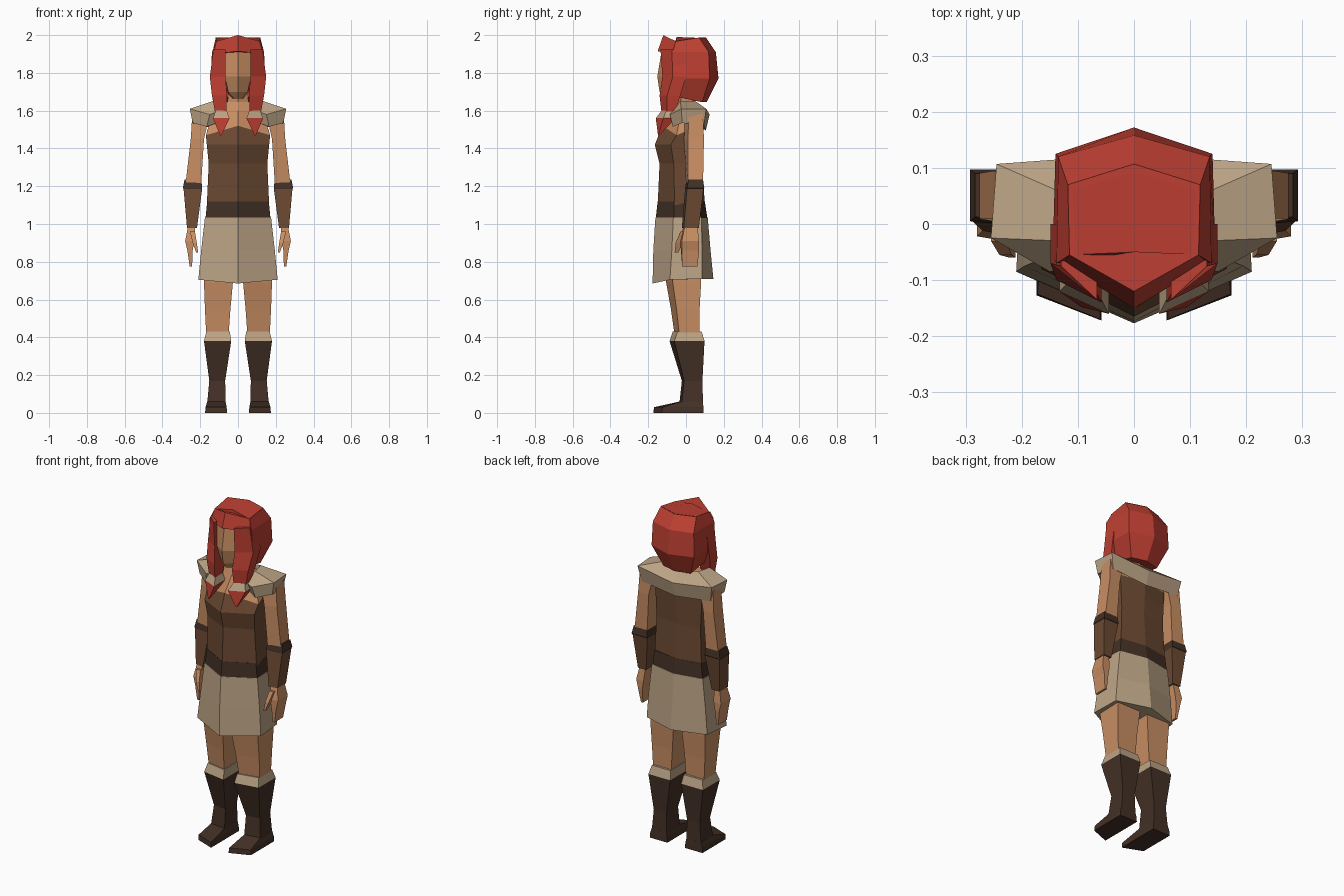
import bpy, bmesh

def mat(name, rgb):
    m = bpy.data.materials.new(name)
    m.diffuse_color = (*rgb, 1)
    return m

SKIN = mat("skin", (0.58, 0.27, 0.125))
HAIR = mat("red hair", (0.52, 0.05, 0.032))
CLOTH = mat("beige cloth", (0.50, 0.37, 0.235))
TUNIC = mat("brown leather", (0.15, 0.068, 0.032))
DARK = mat("dark leather", (0.056, 0.030, 0.019))


def loft(name, rings, mats, mirror=False):
    """Skin a list of equal-length point rings; one material per segment."""
    bm = bmesh.new()
    vs = [[bm.verts.new(p) for p in r] for r in rings]
    used = list(dict.fromkeys(mats))
    if len(mats) == 1:
        mats = mats * (len(rings) - 1)
    n = len(rings[0])
    for i in range(len(rings) - 1):
        for j in range(n):
            k = (j + 1) % n
            f = bm.faces.new((vs[i][j], vs[i][k], vs[i + 1][k], vs[i + 1][j]))
            f.material_index = used.index(mats[i])
    for r, m in ((vs[0], mats[0]), (vs[-1], mats[-1])):
        bm.faces.new(r).material_index = used.index(m)
    bmesh.ops.recalc_face_normals(bm, faces=bm.faces[:])
    me = bpy.data.meshes.new(name)
    bm.to_mesh(me)
    bm.free()
    for m in used:
        me.materials.append(m)
    ob = bpy.data.objects.new(name, me)
    bpy.context.collection.objects.link(ob)
    if mirror:
        ob.modifiers.new("mirror", 'MIRROR')
    return ob


def hexring(f, w1, y1, w2, y2, b, zf, zs=None, zb=None):
    """Symmetric six-point ring: front point, two sides, back point."""
    zs = zf if zs is None else zs
    zb = zs if zb is None else zb
    return [(0, f, zf), (w1, y1, zs), (w2, y2, zb), (0, b, zb), (-w2, y2, zb), (-w1, y1, zs)]


def box(x0, x1, y0, y1, z, skew=0.0, zf=None):
    """Four-point limb ring; skew pulls the outer front corner back."""
    zf = z if zf is None else zf
    return [(x0, y0, zf), (x1, y0 + skew, zf), (x1, y1, z), (x0, y1, z)]


# body with tunic, bare chest and neck
loft("torso", [
    hexring(-0.15, 0.165, -0.06, 0.155, 0.075, 0.10, 1.10),
    hexring(-0.14, 0.155, -0.065, 0.145, 0.07, 0.085, 1.32),
    hexring(-0.165, 0.165, -0.08, 0.15, 0.07, 0.09, 1.42),
    hexring(-0.125, 0.17, -0.05, 0.155, 0.07, 0.095, 1.52, 1.47, 1.52),
    hexring(-0.06, 0.13, -0.025, 0.12, 0.055, 0.07, 1.60),
    hexring(-0.045, 0.055, -0.025, 0.05, 0.035, 0.05, 1.645),
    hexring(-0.05, 0.05, -0.03, 0.05, 0.03, 0.05, 1.75),
], [TUNIC, TUNIC, TUNIC, SKIN, SKIN, SKIN])

# belt and skirt
loft("belt", [
    hexring(-0.16, 0.172, -0.065, 0.165, 0.08, 0.113, 1.03),
    hexring(-0.15, 0.163, -0.063, 0.155, 0.077, 0.10, 1.12),
], [DARK])
loft("skirt", [
    hexring(-0.177, 0.21, -0.085, 0.20, 0.085, 0.145, 0.685, 0.705, 0.71),
    hexring(-0.173, 0.195, -0.075, 0.188, 0.085, 0.13, 0.86),
    hexring(-0.162, 0.175, -0.067, 0.168, 0.082, 0.115, 1.035),
], [CLOTH])

# legs, boot cuffs, boots and feet
loft("leg", [
    box(0.015, 0.18, -0.11, 0.08, 0.78, 0.035),
    box(0.027, 0.18, -0.105, 0.08, 0.69, 0.035),
    box(0.04, 0.175, -0.08, 0.072, 0.55, 0.03),
    box(0.05, 0.168, -0.06, 0.07, 0.41, 0.025),
], [SKIN], True)
loft("boot_cuff", [
    box(0.036, 0.18, -0.087, 0.098, 0.38, 0.025),
    box(0.043, 0.168, -0.07, 0.083, 0.43, 0.025),
], [CLOTH], True)
loft("boot", [
    box(0.036, 0.18, -0.087, 0.098, 0.38, 0.025),
    box(0.068, 0.152, -0.022, 0.087, 0.17, 0.012),
    box(0.065, 0.163, -0.035, 0.09, 0.05, 0.012),
], [DARK], True)
loft("foot", [
    box(0.058, 0.174, -0.172, 0.093, 0.0, 0.045),
    box(0.06, 0.172, -0.17, 0.092, 0.03, 0.045),
    box(0.066, 0.163, -0.035, 0.09, 0.06, 0.012),
], [DARK], True)

# arms, bracers, hands and thumbs
loft("upper_arm", [
    box(0.15, 0.242, -0.005, 0.09, 1.58, 0.02),
    box(0.18, 0.25, -0.01, 0.095, 1.45, 0.02),
    box(0.195, 0.278, 0.0, 0.09, 1.21, 0.01),
], [SKIN], True)
loft("bracer", [
    box(0.194, 0.283, 0.003, 0.09, 1.235, 0.01),
    box(0.19, 0.292, -0.005, 0.097, 1.19, 0.01),
    box(0.19, 0.288, -0.005, 0.093, 1.185, 0.01),
    box(0.217, 0.27, -0.022, 0.068, 0.98, 0.01),
], [DARK, DARK, TUNIC], True)
loft("hand", [
    box(0.225, 0.262, -0.012, 0.058, 1.0, 0.008),
    box(0.232, 0.28, -0.03, 0.07, 0.91, 0.008),
    box(0.24, 0.268, -0.027, 0.07, 0.86, 0.005),
    box(0.243, 0.256, -0.02, 0.06, 0.775, 0.0),
], [SKIN], True)
loft("thumb", [
    box(0.228, 0.255, -0.03, 0.01, 0.96),
    box(0.218, 0.24, -0.055, -0.015, 0.90),
    box(0.211, 0.222, -0.06, -0.04, 0.85),
], [SKIN], True)

# mantle: a section swept from one chest side round the back to the other
half = [
    [(0.09, -0.075, 1.60), (0.15, -0.085, 1.58), (0.165, -0.07, 1.515), (0.10, -0.05, 1.54)],
    [(0.135, -0.03, 1.65), (0.255, -0.025, 1.61), (0.24, -0.02, 1.535), (0.13, -0.01, 1.56)],
    [(0.115, 0.05, 1.65), (0.245, 0.107, 1.61), (0.228, 0.095, 1.52), (0.12, 0.05, 1.55)],
]
back = [(0, 0.07, 1.63), (0, 0.125, 1.58), (0, 0.105, 1.495), (0, 0.06, 1.53)]
other = [[(-x, y, z) for x, y, z in s] for s in reversed(half)]
loft("mantle", half + [back] + other, [CLOTH])

# face
loft("face", [
    hexring(-0.11, 0.02, -0.09, 0.04, 0.03, 0.05, 1.665),
    hexring(-0.14, 0.052, -0.09, 0.06, 0.03, 0.05, 1.70),
    hexring(-0.152, 0.068, -0.105, 0.07, 0.03, 0.05, 1.78),
    hexring(-0.128, 0.068, -0.10, 0.07, 0.03, 0.05, 1.925),
], [SKIN])

# hair: cap behind the face, fringe over the brow
loft("hair_back", [
    hexring(-0.02, 0.10, -0.035, 0.09, 0.085, 0.11, 1.675, 1.67, 1.645),
    hexring(-0.03, 0.145, -0.06, 0.14, 0.125, 0.172, 1.77),
    hexring(-0.04, 0.138, -0.07, 0.135, 0.12, 0.158, 1.91),
    hexring(-0.05, 0.115, -0.055, 0.118, 0.07, 0.107, 1.99, 1.965, 1.985),
], [HAIR])
loft("fringe", [
    hexring(-0.15, 0.132, -0.07, 0.12, 0.0, 0.02, 1.915, 1.90),
    hexring(-0.12, 0.115, -0.055, 0.118, 0.07, 0.107, 2.0, 1.968, 1.987),
], [HAIR])

# side locks with ties and pointed ends
loft("side_lock", [
    box(0.066, 0.13, -0.135, 0.0, 1.925, 0.06),
    box(0.066, 0.149, -0.125, 0.0, 1.78, 0.055),
    box(0.058, 0.138, -0.14, -0.03, 1.68, 0.04),
    box(0.062, 0.122, -0.13, -0.055, 1.595, 0.03),
], [HAIR], True)
loft("lock_tie", [
    box(0.06, 0.118, -0.13, -0.06, 1.60, 0.025),
    box(0.045, 0.133, -0.16, -0.055, 1.56, 0.04),
], [CLOTH], True)
loft("lock_tip", [
    box(0.045, 0.133, -0.16, -0.055, 1.56, 0.04),
    box(0.088, 0.094, -0.148, -0.142, 1.468),
], [HAIR], True)
